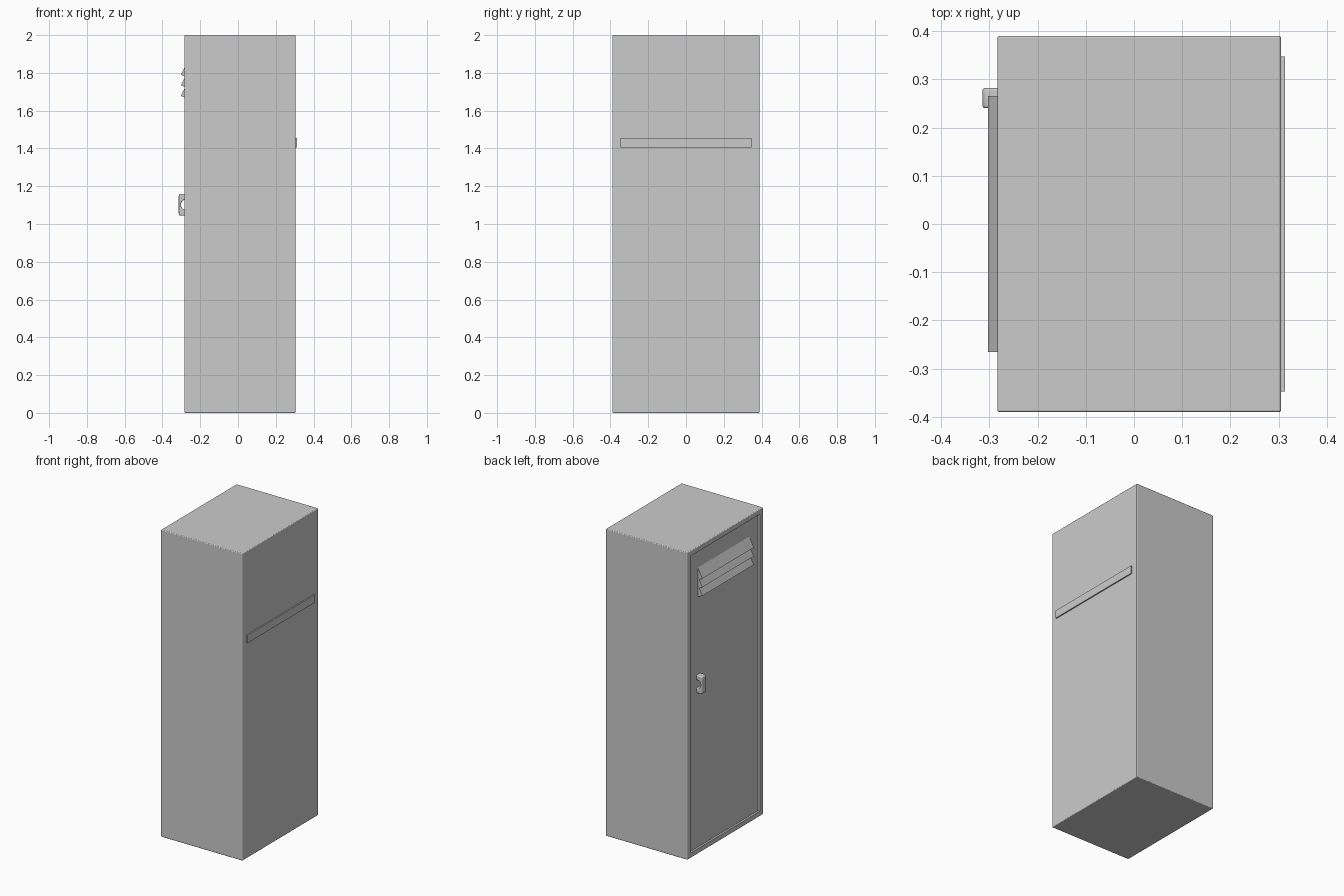
import bpy, bmesh, math
from mathutils import Vector

if "Cube" in bpy.data.objects:
    bpy.data.objects.remove(bpy.data.objects["Cube"])


def make_object(name, bm):
    bmesh.ops.recalc_face_normals(bm, faces=bm.faces)
    mesh = bpy.data.meshes.new(name)
    bm.to_mesh(mesh)
    bm.free()
    ob = bpy.data.objects.new(name, mesh)
    bpy.context.collection.objects.link(ob)
    return ob


def box(lo, hi):
    bm = bmesh.new()
    bmesh.ops.create_cube(bm, size=1)
    for v in bm.verts:
        v.co = Vector([(a + b) / 2 + c * (b - a) for a, b, c in zip(lo, hi, v.co)])
    return bm


def extrude_y(profile, y0, y1):
    """Solid from an x-z profile, extruded along y."""
    bm = bmesh.new()
    face = bm.faces.new([bm.verts.new((x, y0, z)) for x, z in profile])
    new = bmesh.ops.extrude_face_region(bm, geom=[face])["geom"]
    bmesh.ops.translate(bm, vec=(0, y1 - y0, 0),
                        verts=[g for g in new if isinstance(g, bmesh.types.BMVert)])
    return bm


# Locker body with softened edges and a recessed door panel on the -x side
bm = box((-0.283, -0.39, 0), (0.305, 0.39, 2))
bmesh.ops.bevel(bm, geom=bm.edges[:], offset=0.005, segments=3,
                profile=0.5, affect='EDGES')
door = min(bm.faces, key=lambda f: f.calc_center_median().x - f.calc_area())
bmesh.ops.inset_region(bm, faces=[door], thickness=0.04)
rim = bmesh.ops.inset_region(bm, faces=[door], thickness=0.0005)
bmesh.ops.translate(bm, vec=(0.012, 0, 0), verts=door.verts[:])
make_object("locker_body", bm)

# Rail across the rear panel
make_object("rear_rail", box((0.300, -0.347, 1.405), (0.313, 0.347, 1.456)))

# Three tilted vent louvres
for i in range(3):
    z = 1.79 - 0.056 * i
    slat = [(-0.303, z), (-0.269, z + 0.068), (-0.269, z - 0.015)]
    make_object(f"vent_louvre_{i + 1}", extrude_y(slat, -0.265, 0.265))

# D-shaped door handle: chamfered outside, rounded finger opening
zc, base = 1.102, -0.268
outer = [(base, zc - 0.058), (-0.307, zc - 0.058), (-0.314, zc - 0.05),
         (-0.314, zc + 0.05), (-0.307, zc + 0.058), (base, zc + 0.058)]
n = 12
inner = [(-0.281 - 0.021 * math.sin(math.pi * k / n),
          zc + 0.026 * math.cos(math.pi * k / n)) for k in range(n + 1)]
profile = outer + [(base, zc + 0.026)] + inner + [(base, zc - 0.026)]
handle = make_object("door_handle", extrude_y(profile, 0.24, 0.282))
bev = handle.modifiers.new("soft_edges", 'BEVEL')
bev.width = 0.006
bev.segments = 3
bev.limit_method = 'ANGLE'
bev.angle_limit = math.radians(40)
bpy.context.view_layer.objects.active = handle
handle.select_set(True)
bpy.ops.object.shade_smooth_by_angle(angle=math.radians(40))
